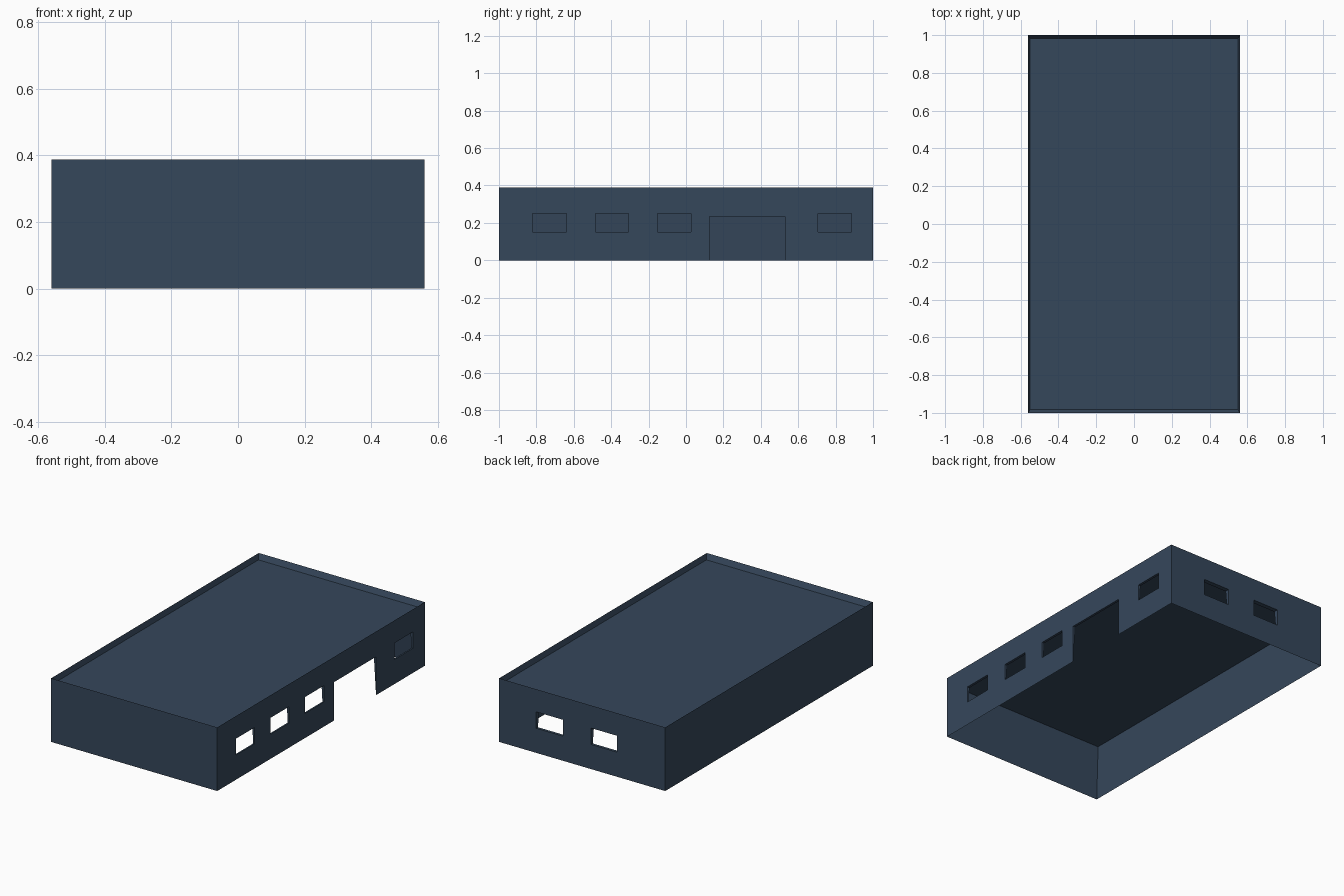
import bpy
import bmesh
from mathutils import Vector

if "Cube" in bpy.data.objects:
    bpy.data.objects.remove(bpy.data.objects["Cube"])

HX, HY, H = 0.56, 1.0, 0.388    # half width, half length, wall height
CEIL_Z, CEIL_F = 0.325, 0.964   # ceiling height and its scale in plan
ROOF_Z, ROOF_F = 0.355, 0.983   # roof deck height and its scale in plan
WZ0, WZ1 = 0.15, 0.25           # window sill and head

mat = bpy.data.materials.new("slate_blue")
mat.diffuse_color = (0.036, 0.063, 0.105, 1)
mat.use_nodes = True
mat.node_tree.nodes["Principled BSDF"].inputs["Base Color"].default_value = mat.diffuse_color


def finish(name, bm):
    bmesh.ops.remove_doubles(bm, verts=bm.verts, dist=1e-5)
    me = bpy.data.meshes.new(name)
    bm.to_mesh(me)
    bm.free()
    me.materials.append(mat)
    ob = bpy.data.objects.new(name, me)
    bpy.context.collection.objects.link(ob)
    return ob


def wall(name, along, half, offset, openings=()):
    """Upright outer skin, inner skin leaning in up to the ceiling, and a
    sloped parapet. Openings are (s0, s1, z0, z1) along the wall."""
    u = Vector(along)
    n = u.cross(Vector((0, 0, 1)))
    bm = bmesh.new()

    def vert(s, z, f=1.0):
        s = s * f if abs(s) == half else s
        return bm.verts.new(u * s + n * (offset * f) + Vector((0, 0, z)))

    def point(s, z, inner):
        return vert(s, z, 1 - (1 - CEIL_F) * z / CEIL_Z if inner else 1.0)

    # Wall panels around the openings, on both skins
    ss = sorted({-half, half, *[v for o in openings for v in o[:2]]})
    zs = sorted({0, CEIL_Z, H, *[v for o in openings for v in o[2:]]})
    for a, b in zip(ss, ss[1:]):
        for c, d in zip(zs, zs[1:]):
            ms, mz = (a + b) / 2, (c + d) / 2
            if any(o[0] < ms < o[1] and o[2] < mz < o[3] for o in openings):
                continue
            ring = [(a, c), (b, c), (b, d), (a, d)]
            bm.faces.new([point(*p, False) for p in ring])
            if d <= CEIL_Z:
                bm.faces.new([point(*p, True) for p in reversed(ring)])

    # Sloped inner face of the parapet
    bm.faces.new([vert(-half, H), vert(half, H),
                  vert(half, ROOF_Z, ROOF_F), vert(-half, ROOF_Z, ROOF_F)])

    # Reveals joining the two skins
    for a, b, c, d in openings:
        ring = [(a, c), (a, d), (b, d), (b, c)]
        if c > 0:
            ring.append((a, c))
        for p, q in zip(ring, ring[1:]):
            corners = [(p, False), (q, False), (q, True), (p, True)]
            if p[1] == 0:
                corners.pop()       # skins meet at the ground
            elif q[1] == 0:
                corners.pop(2)
            bm.faces.new([point(*r, inner) for r, inner in corners])
    return finish(name, bm)


def deck(name, z, f, up):
    bm = bmesh.new()
    ring = [(-1, -1), (1, -1), (1, 1), (-1, 1)]
    bm.faces.new([bm.verts.new((x * HX * f, y * HY * f, z))
                  for x, y in (ring if up else ring[::-1])])
    return finish(name, bm)


# Outer walls
side_windows = [(-0.82, -0.64), (-0.485, -0.307), (-0.153, 0.027), (0.706, 0.884)]
back_windows = [(-0.31, -0.13), (0.06, 0.235)]
wall("front_wall", (1, 0, 0), HX, HY)
wall("left_wall", (0, -1, 0), HY, HX)
wall("back_wall", (-1, 0, 0), HX, HY, [(a, b, WZ0, WZ1) for a, b in back_windows])
wall("right_wall", (0, 1, 0), HY, HX,
     [(a, b, WZ0, WZ1) for a, b in side_windows] + [(0.125, 0.53, 0, 0.234)])

# Roof deck below the parapet, and the ceiling under it
deck("roof", ROOF_Z, ROOF_F, True)
deck("ceiling", CEIL_Z, CEIL_F, False)
